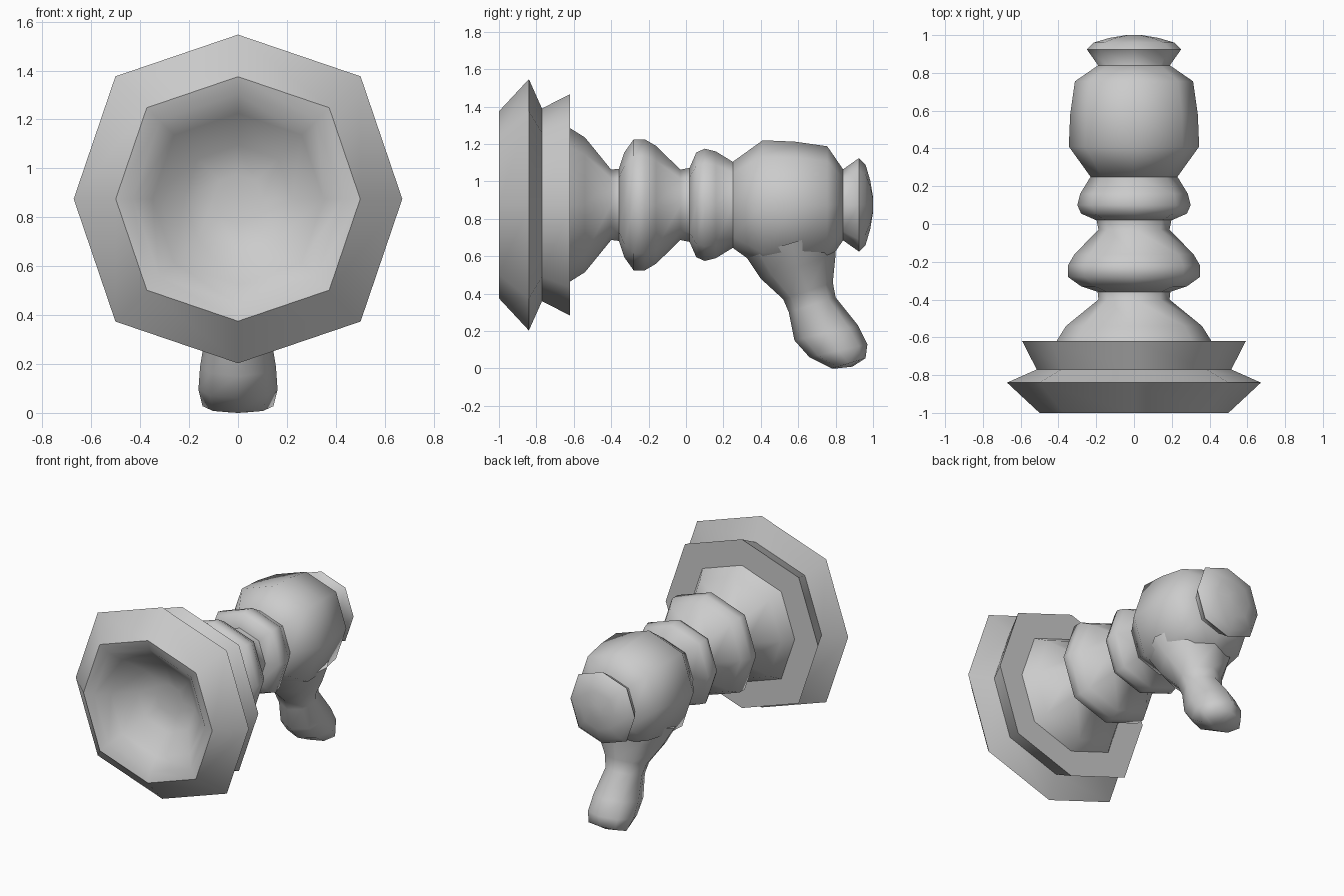
import bpy, math

if "Cube" in bpy.data.objects:
    bpy.data.objects.remove(bpy.data.objects["Cube"])

AXIS_Z = 0.875   # height of the lathe axis
SIDES = 8


def make_mesh(name, rings, cap_start, cap_end):
    """Skin a list of 8-point rings into one smooth-shaded object."""
    verts = [p for ring in rings for p in ring]
    faces = []
    for i in range(len(rings) - 1):
        for j in range(SIDES):
            k = (j + 1) % SIDES
            a, b = i * SIDES, (i + 1) * SIDES
            faces.append((a + j, a + k, b + k, b + j))
    if cap_start:
        faces.append(tuple(reversed(range(SIDES))))
    if cap_end:
        n = (len(rings) - 1) * SIDES
        faces.append(tuple(range(n, n + SIDES)))
    me = bpy.data.meshes.new(name)
    me.from_pydata(verts, [], faces)
    me.update()
    ob = bpy.data.objects.new(name, me)
    bpy.context.collection.objects.link(ob)
    # consistent outward normals and smooth shading
    bpy.ops.object.select_all(action='DESELECT')
    bpy.context.view_layer.objects.active = ob
    ob.select_set(True)
    bpy.ops.object.mode_set(mode='EDIT')
    bpy.ops.mesh.select_all(action='SELECT')
    bpy.ops.mesh.normals_make_consistent(inside=False)
    bpy.ops.object.mode_set(mode='OBJECT')
    bpy.ops.object.shade_smooth_by_angle(angle=math.radians(60))
    return ob


def lathe(name, profile):
    """Turn (y, radius) points around the y axis with eight sides."""
    rings = []
    for y, r in profile:
        ring = []
        for j in range(SIDES):
            a = j * math.tau / SIDES
            rr = r * (1.055 if j % 2 else 1.0)   # diagonals sit slightly further out
            ring.append((rr * math.cos(a), y, AXIS_Z + rr * math.sin(a)))
        rings.append(ring)
    return make_mesh(name, rings, True, True)


def loft(name, sections):
    """Oval rings between a front and a back (y, z) point with half width w."""
    rings = []
    for (fy, fz), (by, bz), w in sections:
        ring = []
        for j in range(SIDES):
            a = j * math.tau / SIDES
            t = 0.5 + 0.5 * math.cos(a)
            ring.append((w * math.sin(a), fy + (by - fy) * t, fz + (bz - fz) * t))
        rings.append(ring)
    return make_mesh(name, rings, True, True)


# flared base with hollow front
lathe("flared_base", [
    (-0.76, 0.10), (-0.79, 0.22), (-0.91, 0.35), (-0.98, 0.43), (-1.0, 0.50),
    (-0.84, 0.672), (-0.77, 0.515), (-0.62, 0.592), (-0.62, 0.38)])

# cone and turned collars
lathe("base_cone", [(-0.62, 0.41), (-0.54, 0.36), (-0.40, 0.188), (-0.34, 0.195)])
lathe("large_collar", [(-0.36, 0.19), (-0.33, 0.28), (-0.28, 0.35), (-0.22, 0.35),
                       (-0.16, 0.315), (-0.03, 0.188), (0.03, 0.20)])
lathe("small_collar", [(0.02, 0.20), (0.055, 0.28), (0.10, 0.30), (0.16, 0.285),
                       (0.25, 0.23), (0.28, 0.24)])

# head
lathe("head", [(0.25, 0.23), (0.41, 0.345), (0.58, 0.338), (0.755, 0.313), (0.84, 0.19)])

# end button
lathe("end_button", [(0.82, 0.20), (0.84, 0.19), (0.925, 0.25), (0.96, 0.215),
                     (0.985, 0.13), (1.0, 0.04)])

# snout hanging below the head
loft("snout", [
    ((0.32, 0.60), (0.80, 0.74), 0.30),
    ((0.40, 0.48), (0.80, 0.61), 0.235),
    ((0.52, 0.37), (0.785, 0.46), 0.15),
    ((0.55, 0.30), (0.80, 0.38), 0.13),
    ((0.58, 0.15), (0.92, 0.23), 0.155),
    ((0.66, 0.06), (0.97, 0.13), 0.162),
    ((0.78, 0.00), (0.96, 0.055), 0.145),
    ((0.80, 0.00), (0.89, 0.01), 0.04)])
